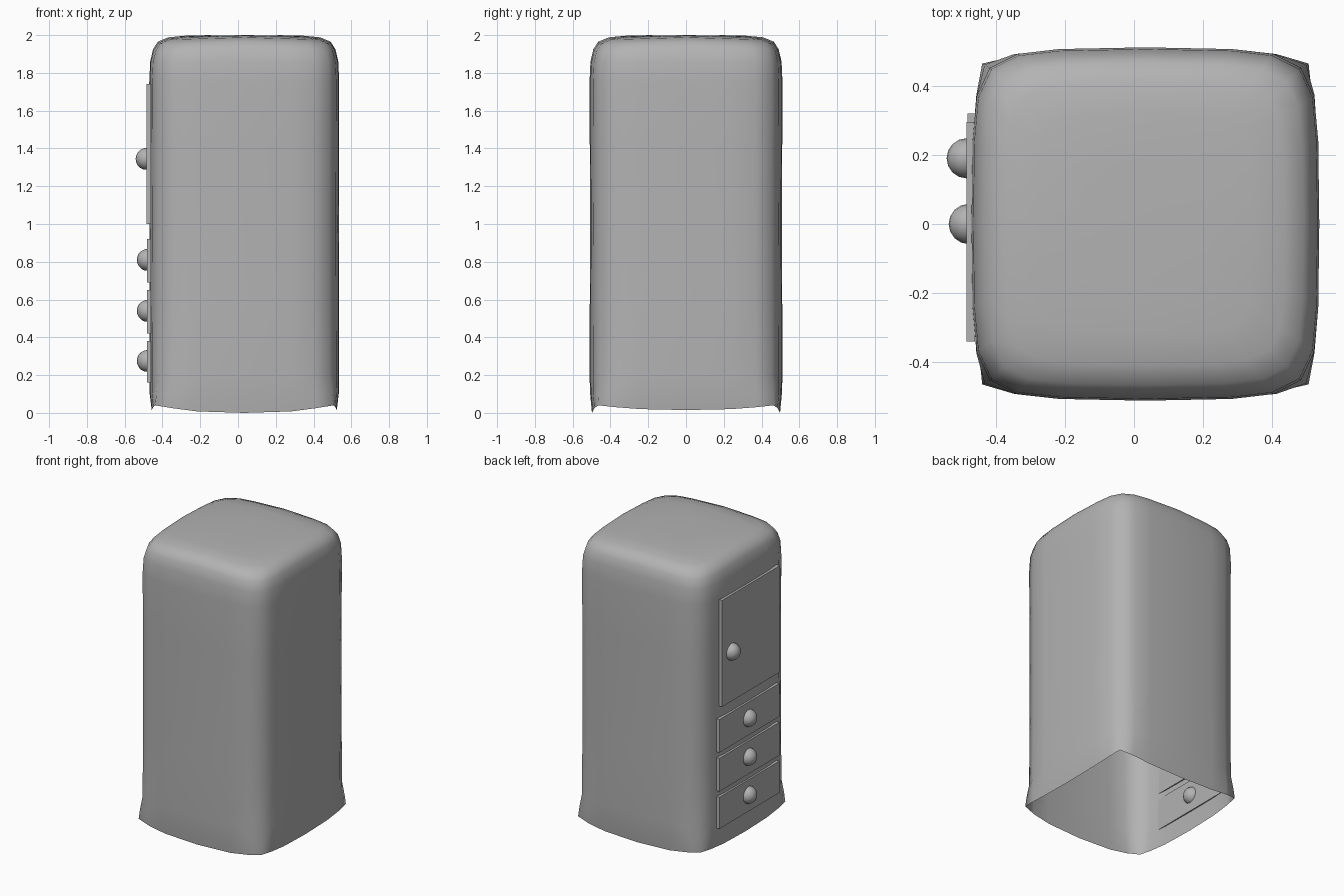
import bpy
import bmesh

if "Cube" in bpy.data.objects:
    bpy.data.objects.remove(bpy.data.objects["Cube"], do_unlink=True)

grey = bpy.data.materials.new("plain_grey")
grey.use_nodes = True
colour = (0.45, 0.45, 0.45, 1)
grey.diffuse_color = colour
grey.node_tree.nodes["Principled BSDF"].inputs["Base Color"].default_value = colour

CENTRE_X = 0.033


def finish(bm, name, smooth=True):
    """Turn a bmesh into a named, coloured object."""
    bmesh.ops.recalc_face_normals(bm, faces=bm.faces[:])
    for face in bm.faces:
        face.smooth = smooth
    mesh = bpy.data.meshes.new(name)
    bm.to_mesh(mesh)
    bm.free()
    mesh.materials.append(grey)
    obj = bpy.data.objects.new(name, mesh)
    bpy.context.collection.objects.link(obj)
    return obj


def full_ring(quarter):
    """Mirror a quarter outline of (x, y, z) points into a closed loop."""
    second = [(-x, y, z) for x, y, z in reversed(quarter[:-1])]
    half = quarter + second
    return half + [(-x, -y, z) for x, y, z in half[1:-1]]


# Quarter outlines: bulging wall and squarer bottom rim
wall = [(0.503, 0), (0.5, 0.24), (0.488, 0.37), (0.45, 0.452),
        (0.37, 0.492), (0.25, 0.506), (0, 0.511)]
rim = [(0.49, 0, 0.015), (0.488, 0.24, 0.02), (0.482, 0.37, 0.03), (0.472, 0.464, 0.04),
       (0.38, 0.485, 0.025), (0.25, 0.494, 0.008), (0, 0.498, 0)]

# Body: open-bottomed shell lofted from the rim to a soft flat top
rings = [rim, [((a[0] + b[0]) / 2 + 0.004, (a[1] + b[1]) / 2 + 0.003 * (b[1] > 0), 0.1)
               for a, b in zip(wall, rim)]]
levels = [(0.2, 1), (0.6, 0.997), (1.0, 0.995), (1.4, 0.997), (1.75, 1), (1.86, 0.99),
          (1.925, 0.96), (1.965, 0.91), (1.988, 0.8), (1.997, 0.62), (2.0, 0.35)]
for height, scale in levels:
    ring = []
    for x, y in wall:
        corner = min(x, y) * 2
        drop = 0.02 * corner * max(0, (height - 1.8) / 0.2) * scale ** 2
        ring.append((x * scale, y * scale, height - drop))
    rings.append(ring)

bm = bmesh.new()
loops = [[bm.verts.new((x + CENTRE_X, y, z)) for x, y, z in full_ring(r)] for r in rings]
for low, high in zip(loops, loops[1:]):
    for i in range(len(low)):
        j = (i + 1) % len(low)
        bm.faces.new((low[i], low[j], high[j], high[i]))
bm.faces.new(loops[-1])
body = finish(bm, "cabinet_body")
# An open shell needs its outward direction confirmed
if body.data.polygons[0].normal.x < 0:
    body.data.flip_normals()


def panel(name, y0, y1, z0, z1, outer):
    """Thin plate set into the -x wall."""
    inner = -0.46
    bm = bmesh.new()
    bmesh.ops.create_cube(bm, size=1)
    for v in bm.verts:
        v.co = (outer if v.co.x < 0 else inner,
                y0 if v.co.y < 0 else y1,
                z0 if v.co.z < 0 else z1)
    finish(bm, name, smooth=False)


def knob(name, x, y, z):
    """Round handle half sunk into its panel."""
    bm = bmesh.new()
    bmesh.ops.create_uvsphere(bm, u_segments=16, v_segments=10, radius=0.058)
    bmesh.ops.translate(bm, verts=bm.verts[:], vec=(x, y, z))
    finish(bm, name)


# Door and its handle
panel("door", -0.34, 0.295, 1.0, 1.74, -0.485)
knob("door_knob", -0.484, 0.19, 1.345)

# Three drawers with handles
for label, z0, z1 in (("lower", 0.16, 0.38), ("middle", 0.42, 0.65), ("upper", 0.69, 0.92)):
    panel(label + "_drawer", -0.34, 0.32, z0, z1, -0.481)
    knob(label + "_drawer_knob", -0.478, 0, (z0 + z1) / 2 + 0.005)
